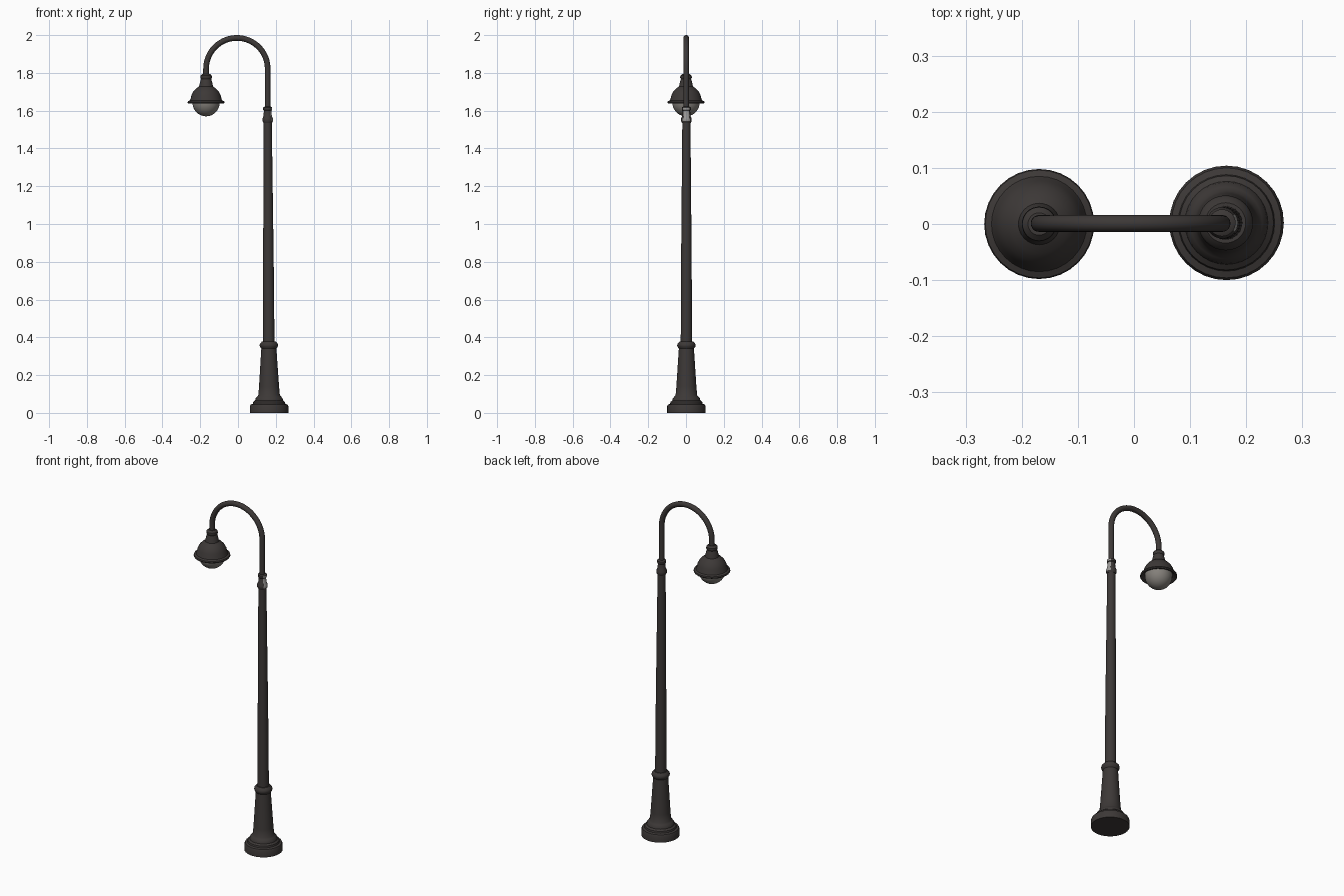
import bpy, bmesh, math
from mathutils import Vector

if "Cube" in bpy.data.objects:
    bpy.data.objects.remove(bpy.data.objects["Cube"])


def material(name, rgb):
    m = bpy.data.materials.new(name)
    m.diffuse_color = (*rgb, 1)
    m.use_nodes = True
    m.node_tree.nodes["Principled BSDF"].inputs["Base Color"].default_value = m.diffuse_color
    return m


IRON = material("dark iron", (0.046, 0.040, 0.038))
GLASS = material("frosted glass", (0.23, 0.215, 0.195))
WORN = material("worn metal", (0.33, 0.32, 0.31))


def finish(name, bm, mats):
    bmesh.ops.remove_doubles(bm, verts=bm.verts, dist=1e-5)
    bmesh.ops.recalc_face_normals(bm, faces=bm.faces)
    me = bpy.data.meshes.new(name)
    bm.to_mesh(me)
    bm.free()
    for m in mats:
        me.materials.append(m)
    ob = bpy.data.objects.new(name, me)
    bpy.context.collection.objects.link(ob)
    bpy.ops.object.select_all(action='DESELECT')
    ob.select_set(True)
    bpy.context.view_layer.objects.active = ob
    bpy.ops.object.shade_smooth_by_angle(angle=math.radians(38))
    return ob


def skin(name, rings, mats):
    """Bridge a list of vertex rings and close quads between them."""
    bm = bmesh.new()
    loops = [[bm.verts.new(p) for p in ring] for ring in rings]
    n = len(loops[0])
    for a, b in zip(loops, loops[1:]):
        for i in range(n):
            j = (i + 1) % n
            bm.faces.new((a[i], a[j], b[j], b[i]))
    return finish(name, bm, mats)


def lathe(name, profile, cx, cy, mats, lean=0.0, n=32):
    rings = []
    for r, z in profile:
        rings.append([Vector((cx + lean * z + r * math.cos(2 * math.pi * i / n),
                              cy + r * math.sin(2 * math.pi * i / n), z))
                      for i in range(n)])
    return skin(name, rings, mats)


PX, LX, LEAN = 0.165, -0.169, -0.005

# Stepped foot and tapering pedestal
lathe("pedestal", [(0, 0), (0.102, 0), (0.102, 0.034), (0.098, 0.044), (0.086, 0.048),
                   (0.084, 0.058), (0.074, 0.066), (0.072, 0.076), (0.064, 0.086),
                   (0.057, 0.094), (0.053, 0.14), (0.040, 0.34), (0.047, 0.350),
                   (0.049, 0.358), (0.046, 0.368), (0.036, 0.378), (0, 0.378)],
      PX, 0.002, [IRON], LEAN)

# Slim tapering post
lathe("post", [(0.030, 0.37), (0.028, 0.8), (0.0215, 1.54), (0, 1.54)], PX, 0.002, [IRON], LEAN)

# Collar holding the arm, worn bright on the outer side
collar = lathe("collar", [(0, 1.535), (0.023, 1.535), (0.028, 1.545), (0.028, 1.558),
                          (0.022, 1.572), (0.020, 1.60), (0.024, 1.604), (0.024, 1.617),
                          (0.015, 1.622), (0, 1.622)], PX, 0.002, [IRON, WORN], LEAN)
for f in collar.data.polygons:
    if f.normal.x > 0.75 and f.center.z > 1.54:
        f.material_index = 1

# Gooseneck arm: straight riser, half circle, short drop
top_x = PX + LEAN * 1.6
cx, rad, cz, tube = (top_x + LX) / 2, (top_x - LX) / 2, 1.985 - (top_x - LX) / 2, 0.015
path = [(Vector((top_x, 0.001, 1.60)), 0.0)]
for k in range(37):
    a = math.pi * k / 36
    path.append((Vector((cx + rad * math.cos(a), 0.001, cz + rad * math.sin(a))), a))
path.append((Vector((LX, 0.001, 1.77)), math.pi))
rings = []
for p, a in path:
    out = Vector((math.cos(a), 0, math.sin(a)))
    rings.append([p + tube * (math.cos(t) * out + math.sin(t) * Vector((0, 1, 0)))
                  for t in (2 * math.pi * i / 20 for i in range(20))])
skin("gooseneck_arm", rings, [IRON])

# Lamp shade with socket, dome and flared rim
lathe("lamp_shade", [(0, 1.795), (0.020, 1.795), (0.030, 1.785), (0.031, 1.775), (0.027, 1.768),
                     (0.031, 1.755), (0.035, 1.738), (0.037, 1.728), (0.052, 1.718),
                     (0.067, 1.702), (0.077, 1.683), (0.082, 1.662), (0.085, 1.655),
                     (0.096, 1.650), (0.098, 1.643), (0.095, 1.638), (0.085, 1.640),
                     (0.072, 1.655), (0, 1.655)], LX, 0, [IRON])

# Glass globe below the rim
globe = [(0.072 * math.cos(a), 1.643 - 0.073 * math.sin(a))
         for a in (math.pi / 2 * k / 10 for k in range(11))]
lathe("glass_globe", [(0.072, 1.657)] + globe, LX, 0, [GLASS])
